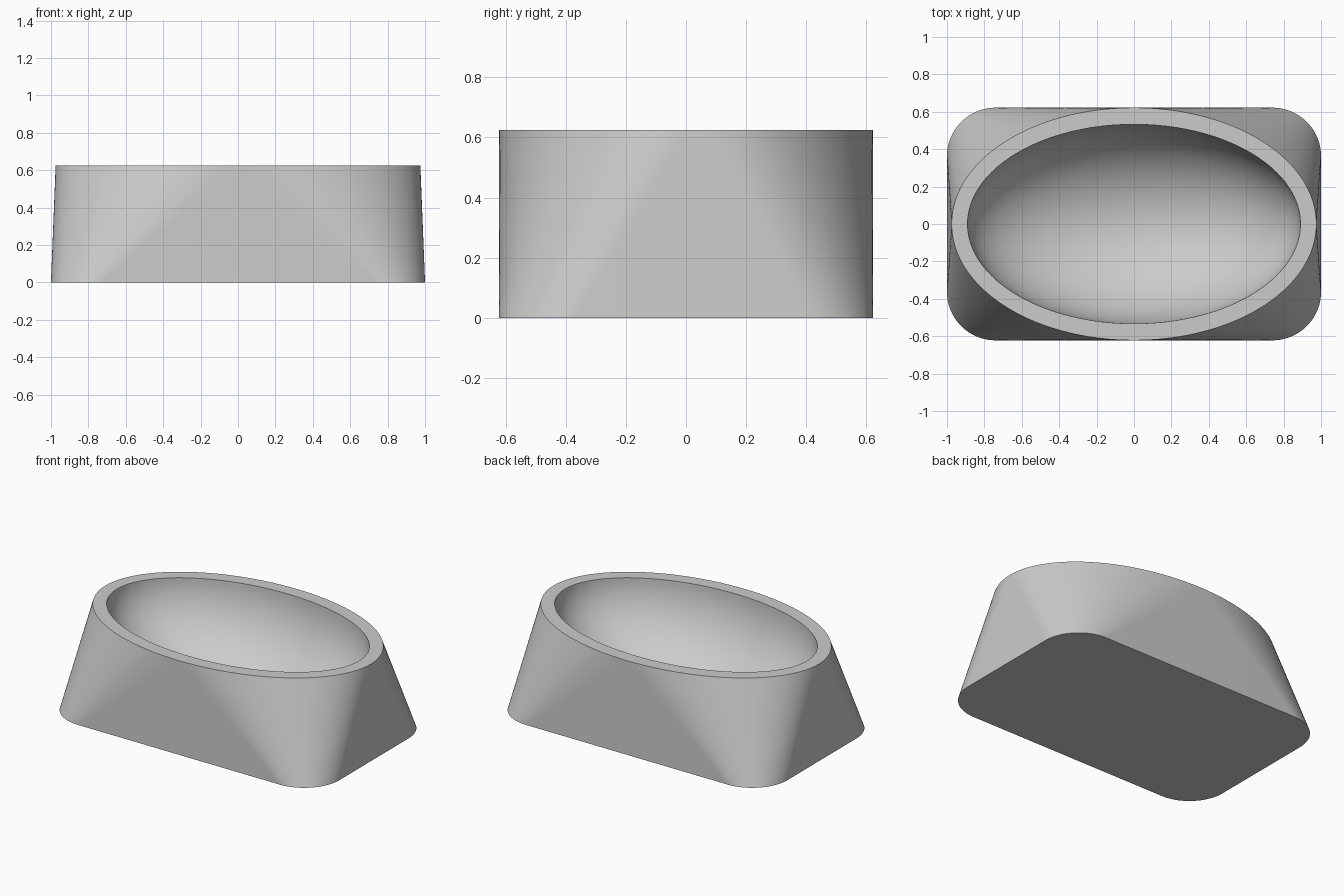
import bpy, bmesh, math

if "Cube" in bpy.data.objects:
    bpy.data.objects.remove(bpy.data.objects["Cube"])

HEIGHT = 0.625
BASE_X, BASE_Y, CORNER = 1.0, 0.622, 0.26   # rounded rectangular foot
TOP_A, TOP_B = 0.975, 0.622                 # outer rim ellipse
BOWL_A, BOWL_B, DEPTH = 0.89, 0.533, 0.535  # hollow
SEG, RINGS = 40, 32                         # steps per quarter, bowl rings


def ellipse_point(a, b, t):
    """Point of an ellipse whose outward normal has angle t."""
    c, s = math.cos(t), math.sin(t)
    k = math.hypot(a * c, b * s)
    return a * a * c / k, b * b * s / k


bm = bmesh.new()
N = 4 * SEG
angles = [i * math.pi / 2 / SEG for i in range(N)]


def ellipse_ring(a, b, z):
    return [bm.verts.new((*ellipse_point(a, b, t), z)) for t in angles]


def bridge(lower, upper):
    for i in range(N):
        j = (i + 1) % N
        bm.faces.new((lower[i], lower[j], upper[j], upper[i]))


# Outer walls: corners fan onto the rim, flat triangles between them
rim = ellipse_ring(TOP_A, TOP_B, HEIGHT)
foot = []
for q, (sx, sy) in enumerate(((1, 1), (-1, 1), (-1, -1), (1, -1))):
    corner = []
    for i in range(SEG + 1):
        t = (q * SEG + i) * math.pi / 2 / SEG
        corner.append(bm.verts.new((sx * (BASE_X - CORNER) + CORNER * math.cos(t),
                                    sy * (BASE_Y - CORNER) + CORNER * math.sin(t), 0)))
    for i in range(SEG):
        k = q * SEG + i
        bm.faces.new((corner[i], corner[i + 1], rim[(k + 1) % N], rim[k]))
    if foot:
        bm.faces.new((foot[-1], corner[0], rim[q * SEG]))
    foot += corner
bm.faces.new((foot[-1], foot[0], rim[0]))

# Flat underside
bm.faces.new(foot[::-1])

# Flat rim and half-ellipsoid hollow
previous = rim
for r in range(RINGS):
    p = r / RINGS * math.pi / 2
    ring = ellipse_ring(BOWL_A * math.cos(p), BOWL_B * math.cos(p),
                        HEIGHT - DEPTH * math.sin(p))
    bridge(previous, ring)
    previous = ring
pole = bm.verts.new((0, 0, HEIGHT - DEPTH))
for i in range(N):
    bm.faces.new((previous[i], previous[(i + 1) % N], pole))

bmesh.ops.recalc_face_normals(bm, faces=bm.faces)
mesh = bpy.data.meshes.new("oval_bowl")
bm.to_mesh(mesh)
bm.free()
bowl = bpy.data.objects.new("oval_bowl", mesh)
bpy.context.collection.objects.link(bowl)

# Plain grey finish
grey = bpy.data.materials.new("light_grey")
grey.diffuse_color = (0.6, 0.6, 0.6, 1)
grey.use_nodes = True
grey.node_tree.nodes["Principled BSDF"].inputs["Base Color"].default_value = grey.diffuse_color
mesh.materials.append(grey)

bpy.context.view_layer.objects.active = bowl
bowl.select_set(True)
bpy.ops.object.shade_smooth_by_angle(angle=math.radians(30))
